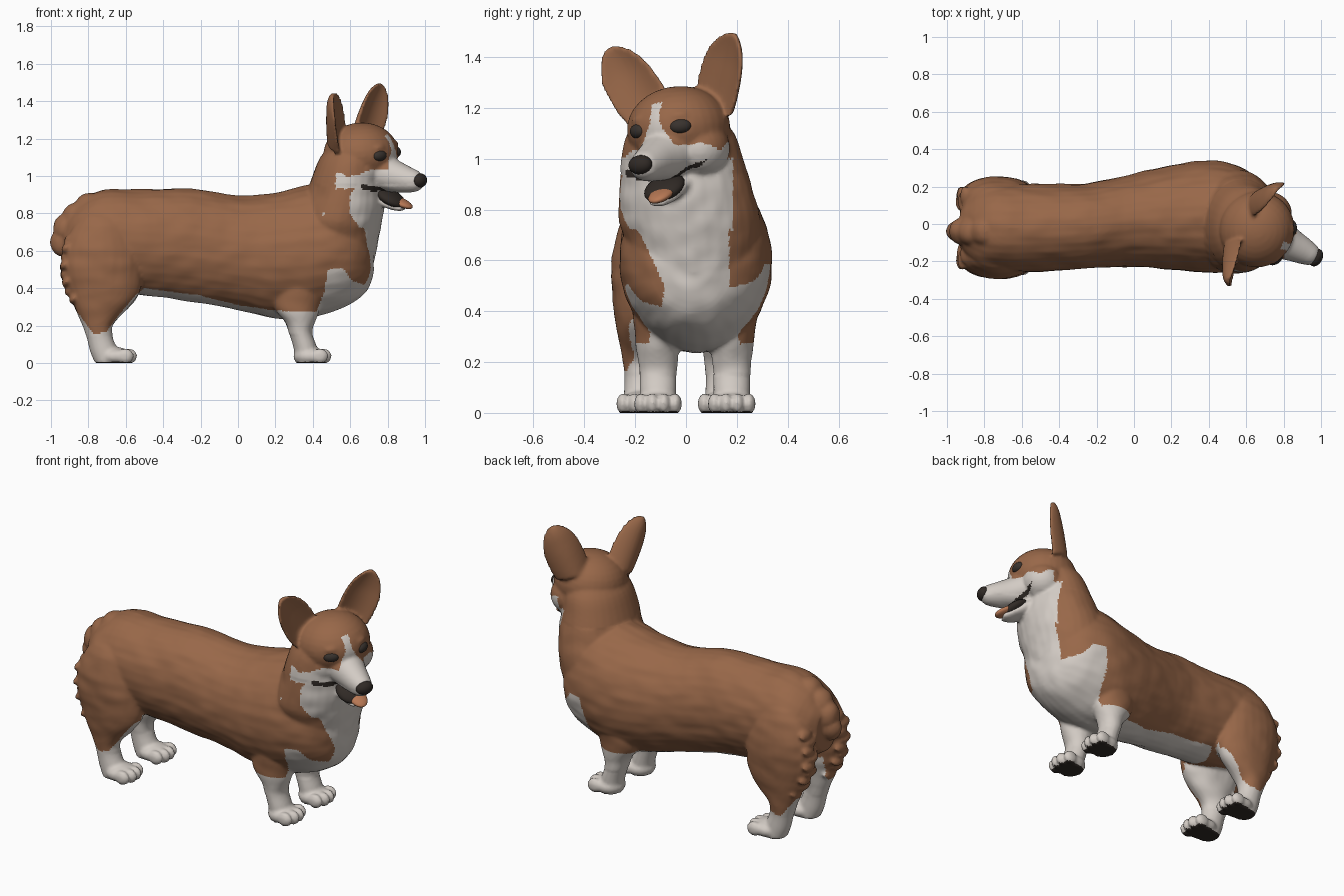
import bpy, bmesh, math
from mathutils import Matrix, Vector, noise

if "Cube" in bpy.data.objects:
    bpy.data.objects.remove(bpy.data.objects["Cube"])

R = math.radians
HEAD = Matrix.Translation((.64, -.02, 1.12)) @ Matrix.Rotation(R(-28), 4, 'Z') @ Matrix.Rotation(R(6), 4, 'X')
HEAD_INV = HEAD.inverted()
I4 = Matrix.Identity(4)


def material(name, rgb):
    m = bpy.data.materials.new(name)
    m.diffuse_color = (*rgb, 1)
    m.use_nodes = True
    m.node_tree.nodes["Principled BSDF"].inputs["Base Color"].default_value = m.diffuse_color
    return m


brown = material("brown_fur", (.315, .137, .066))
white = material("white_fur", (.65, .60, .555))
dark = material("dark_skin", (.03, .023, .019))
eye_col = material("eye_brown", (.04, .032, .027))
pink = material("tongue_tan", (.48, .19, .09))


def ball(bm, c, r, rot=(0, 0, 0), base=I4, seg=24):
    """Ellipsoid with centre c, radii r and rotation in degrees."""
    m = base @ Matrix.Translation(c)
    for a, ax in zip(rot, 'XYZ'):
        m = m @ Matrix.Rotation(R(a), 4, ax)
    bmesh.ops.create_uvsphere(bm, u_segments=seg, v_segments=seg // 2, radius=1,
                              matrix=m @ Matrix.Diagonal((*r, 1)))


def loft(bm, rings):
    loops = [[bm.verts.new(p) for p in ring] for ring in rings]
    n = len(loops[0])
    for a, b in zip(loops, loops[1:]):
        for i in range(n):
            bm.faces.new((a[i], a[(i + 1) % n], b[(i + 1) % n], b[i]))
    bm.faces.new(loops[0][::-1])
    bm.faces.new(loops[-1])


def spline(rows, steps=4):
    """Catmull-Rom interpolation between section rows."""
    out = []
    for i in range(len(rows) - 1):
        p0, p1, p2, p3 = (rows[max(0, min(len(rows) - 1, i + k))] for k in (-1, 0, 1, 2))
        for s in range(steps):
            t = s / steps
            out.append([.5 * (2 * b + (c - a) * t + (2 * a - 5 * b + 4 * c - d) * t * t
                              + (3 * b - a - 3 * c + d) * t ** 3) for a, b, c, d in zip(p0, p1, p2, p3)])
    return out + [rows[-1]]


def tube(bm, rows, axis, base=I4, n=32):
    """Rows are (position on axis, two centre values, two radii)."""
    rings = []
    for t, a, b, ra, rb in spline(rows):
        ring = []
        for k in range(n):
            p, q = a + ra * math.cos(k * math.tau / n), b + rb * math.sin(k * math.tau / n)
            ring.append(base @ Vector((t, p, q) if axis == 'x' else (p, q, t)))
        rings.append(ring)
    loft(bm, rings)


def finish(bm, name, mats):
    bmesh.ops.recalc_face_normals(bm, faces=bm.faces)
    me = bpy.data.meshes.new(name)
    bm.to_mesh(me)
    bm.free()
    ob = bpy.data.objects.new(name, me)
    bpy.context.collection.objects.link(ob)
    for m in mats:
        me.materials.append(m)
    me.shade_smooth()
    return ob


def interp(pts, x):
    if x <= pts[0][0]:
        return pts[0][1]
    for (a, p), (b, q) in zip(pts, pts[1:]):
        if x <= b:
            return p + (q - p) * (x - a) / (b - a)
    return pts[-1][1]


bm = bmesh.new()
# torso
tube(bm, [(-.93, -.02, .64, .10, .13), (-.85, -.02, .66, .20, .20), (-.72, -.02, .66, .235, .265),
          (-.5, -.02, .645, .235, .283), (-.25, -.01, .63, .228, .303), (0, .02, .588, .25, .305),
          (.2, .035, .575, .28, .337), (.38, .04, .595, .30, .355), (.52, .035, .615, .29, .335),
          (.62, .03, .605, .245, .28), (.69, .02, .58, .165, .19), (.725, .02, .57, .07, .08)], 'x')
# neck and ruff
tube(bm, [(.55, .52, .03, .21, .24), (.65, .53, .03, .22, .26), (.76, .54, .015, .232, .278),
          (.88, .57, 0, .213, .262), (1.0, .585, -.015, .187, .24), (1.1, .605, -.02, .165, .21),
          (1.18, .61, -.02, .1, .14)], 'z')
# tail nub
for x, z, r, rz in ((-.79, .82, .09, .09), (-.86, .775, .085, .085), (-.915, .715, .076, .085),
                    (-.943, .645, .06, .075)):
    ball(bm, (x, -.04, z), (r, r * .95, rz))
# legs with feet and toes
hind = [(0, -.70, .065, .065), (.06, -.715, .075, .065), (.14, -.74, .07, .062), (.21, -.75, .085, .07),
        (.29, -.73, .14, .085), (.38, -.715, .19, .10), (.5, -.72, .20, .11)]
front = [(0, .37, .06, .07), (.08, .36, .063, .072), (.16, .335, .062, .073), (.22, .33, .08, .08),
         (.29, .315, .12, .09), (.38, .32, .135, .10), (.5, .34, .13, .11)]
for rows, ys, fx in ((hind, (-.18, .14), -.655), (front, (-.11, .18), .385)):
    for y in ys:
        tube(bm, [(z, x, y, rx, ry) for z, x, rx, ry in rows], 'z')
        ball(bm, (fx, y, .035), (.09, .088, .05))
        for k in (-1.5, -.5, .5, 1.5):
            ball(bm, (fx + .08 - abs(k) * .018, y + k * .045, .036), (.046, .027, .042), seg=16)
for y in (-.175, .135):
    ball(bm, (-.725, y, .53), (.215, .12, .29))                # thigh
    for i in range(9):                                         # back feathering
        z = .30 + .045 * i
        x = -.725 - .215 * math.sqrt(1 - ((z - .53) / .29) ** 2)
        ball(bm, (x + .012, y + .015 * (-1) ** i, z), (.022, .055, .032), (0, 30, 0), seg=12)
# skull, brows and cheeks
ball(bm, (.02, 0, 0), (.2, .205, .165), base=HEAD, seg=32)
for s in (-1, 1):
    ball(bm, (.04, s * .1, -.09), (.12, .115, .11), base=HEAD)
    ball(bm, (.165, s * .085, .04), (.035, .05, .022), (0, 0, s * 28), HEAD)
# muzzle and lower jaw
tube(bm, [(.05, 0, -.08, .13, .12), (.12, 0, -.085, .122, .116), (.22, 0, -.12, .088, .09),
          (.31, 0, -.142, .068, .068), (.36, 0, -.148, .05, .05), (.385, 0, -.15, .02, .02)], 'x', HEAD)
tube(bm, [(.03, 0, -.18, .09, .05), (.14, 0, -.24, .075, .042), (.21, 0, -.28, .055, .025),
          (.26, 0, -.295, .035, .015)], 'x', HEAD)
# cupped ears
ear = [(0, .10, .034), (.2, .108, .03), (.45, .108, .026), (.65, .1, .022), (.82, .08, .02),
       (.94, .05, .017), (1.02, .02, .012)]
for s in (-1, 1):
    foot, tip = Vector((-.04, s * .145, .07)), Vector((.015, s * .277, .34))
    a = (tip - foot).normalized()
    b = a.cross(Vector((math.cos(R(14)), -s * math.sin(R(14)), 0))).normalized()
    nrm = b.cross(a)
    rings = []
    for t, hw, th in spline(ear):
        ring = []
        for k in range(28):
            c, d = math.cos(k * math.tau / 28), math.sin(k * math.tau / 28)
            ring.append(HEAD @ (foot + (tip - foot) * t + b * hw * c + nrm * (th * d + .45 * hw * (c * c - .5))))
        rings.append(ring)
    loft(bm, rings)

# fuse the parts into one skin
raw = finish(bm, "dog_raw", [])
mod = raw.modifiers.new("fuse", 'REMESH')
mod.mode, mod.voxel_size = 'VOXEL', .01
mod = raw.modifiers.new("soften", 'SMOOTH')
mod.factor, mod.iterations = .5, 4
skin = bpy.data.meshes.new_from_object(raw.evaluated_get(bpy.context.evaluated_depsgraph_get()))
bpy.data.objects.remove(raw)
skin.name = "dog_body"
body = bpy.data.objects.new("dog_body", skin)
bpy.context.collection.objects.link(body)
# soft fur waves, flat soles
spots = [(v.co.copy(), v.normal.copy()) for v in skin.vertices]
flat = []
for p, n in spots:
    if .15 < p.z < .95:
        p = p + n * .005 * noise.noise(Vector((p.x * 9, p.y * 14, p.z * 14)))
    flat += (p.x, p.y, max(p.z, 0))
skin.vertices.foreach_set("co", flat)
skin.update()

# coat borders
BELLY = [(-.9, .3), (-.85, .26), (-.77, .15), (-.7, .17), (-.65, .24), (-.55, .36), (-.5, .4), (-.2, .36),
         (0, .31), (.2, .28), (.42, .27), (.46, .38), (.48, .5), (.56, .51), (.61, .44), (.7, .41)]
CHEST = [(.38, -.1), (.5, -.085), (.6, -.13), (.7, -.18), (.8, -.25), (.9, -.28)]
THROAT = [(.6, .68), (.72, .65), (.8, .6), (.9, .6), (.94, .63), (.97, .58), (1.0, .6)]


def coat(p, n):
    """Material slot by place: 0 brown, 1 white, 2 dark."""
    if p.z < .006 and n.z < -.4:
        return 2                                              # pads
    u, v, w = HEAD_INV @ p
    if .12 < u < .23 and abs(v) > .045 and abs(w + .155 + (u - .12) * .75) < .014:
        return 2                                              # lip line
    if p.z > .93 and u > 0 and w < .1:                        # face mask and blaze
        if w < -.075 - max(0, .06 - abs(u - .08)) * .6 or (u > .24 and w < 0) or \
                (u > .1 and abs(v) < .02 + .6 * max(0, .02 - w)):
            return 1
    if .72 < p.z < 1.0 and p.x > interp(THROAT, p.z) and p.y < .185:
        return 1
    if .38 < p.z <= .8 and p.x > .45 and interp(CHEST, p.z) < p.y < .17:
        return 1
    if -.85 < p.x < -.45 and p.z < .42 and n.y * (p.y + .02) < 0 and .03 < abs(p.y + .02) < .17:
        return 1                                              # inner hind legs
    return int(p.z < interp(BELLY, p.x) + (.08 if p.y > .1 and p.x > .46 else 0))


for m in (brown, white, dark):
    skin.materials.append(m)
slots = [coat(f.center.copy(), f.normal.copy()) for f in skin.polygons]
skin.polygons.foreach_set("material_index", slots)
skin.shade_smooth()
skin.update()

# nose
bm = bmesh.new()
ball(bm, (.368, 0, -.145), (.036, .05, .038), base=HEAD)
finish(bm, "nose", [dark])
# mouth interior and tongue
bm = bmesh.new()
ball(bm, (.185, 0, -.236), (.09, .083, .036), (0, 32, 0), HEAD)
finish(bm, "mouth_inside", [dark])
bm = bmesh.new()
ball(bm, (.235, .012, -.262), (.078, .05, .022), (0, 24, 0), HEAD)
finish(bm, "tongue", [pink])
# eyes
for s, side in ((-1, "right"), (1, "left")):
    bm = bmesh.new()
    ball(bm, (.182, s * .095, -.002), (.026, .043, .029), (0, 0, s * 28), HEAD)
    finish(bm, side + "_eye", [eye_col])
